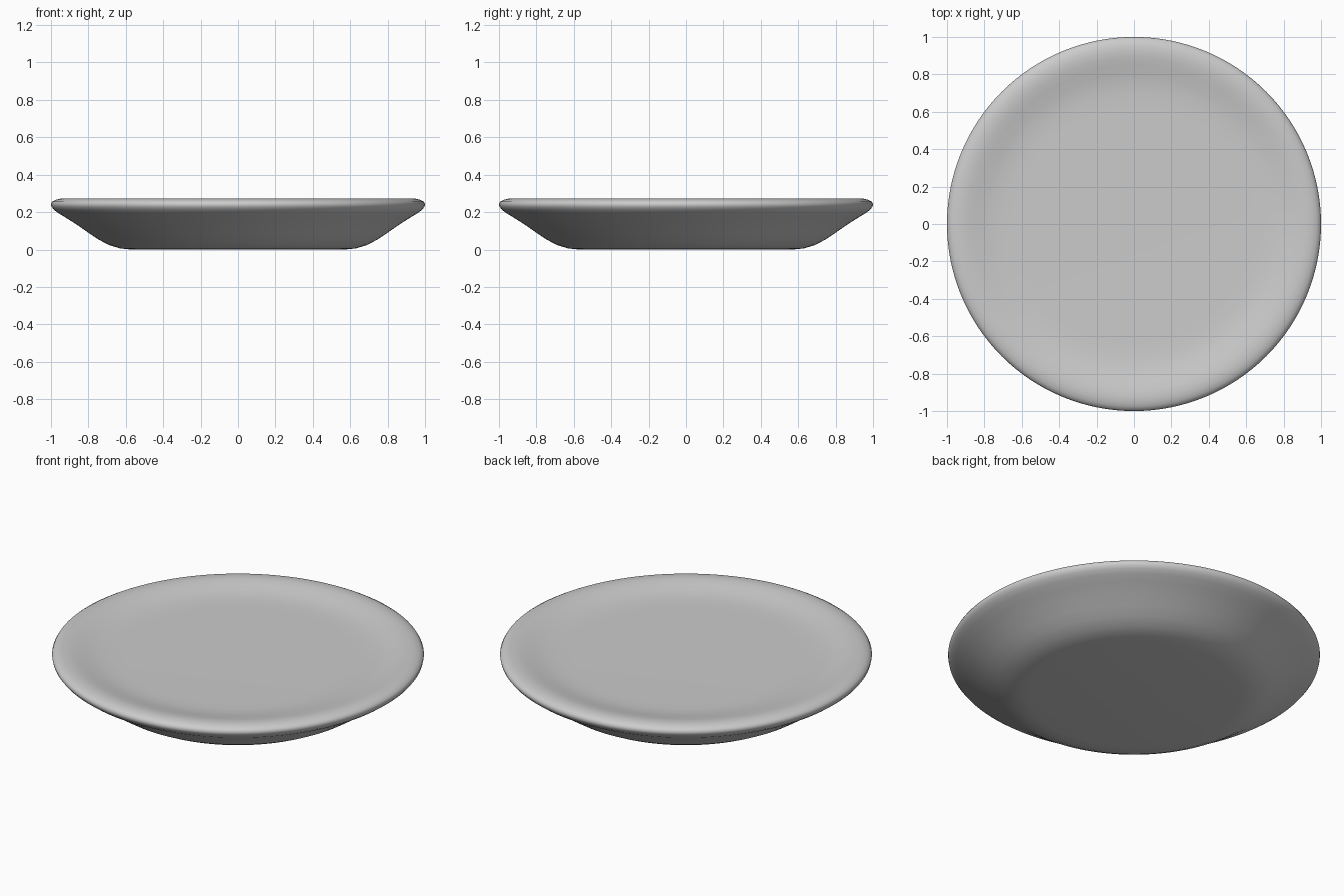
import bpy, bmesh, math

if "Cube" in bpy.data.objects:
    bpy.data.objects.remove(bpy.data.objects["Cube"])

# Half profile (radius, height): underside, rounded rim, shallow dished top
profile = [(0.0, 0.0), (0.57, 0.0), (0.63, 0.006), (0.69, 0.024), (0.745, 0.053),
           (0.80, 0.090), (0.86, 0.132), (0.92, 0.170), (0.96, 0.194),
           (0.985, 0.213), (0.997, 0.229), (1.0, 0.243), (0.993, 0.256),
           (0.975, 0.266), (0.95, 0.272), (0.92, 0.273), (0.89, 0.270),
           (0.85, 0.262), (0.80, 0.251), (0.75, 0.243), (0.69, 0.239),
           (0.62, 0.238), (0.0, 0.238)]


def lathe(name, points, steps):
    bm = bmesh.new()
    verts = [bm.verts.new((r, 0, z)) for r, z in points]
    edges = [bm.edges.new(pair) for pair in zip(verts, verts[1:])]
    bmesh.ops.spin(bm, geom=verts + edges, cent=(0, 0, 0), axis=(0, 0, 1),
                   angle=math.tau, steps=steps, use_duplicate=False)
    bmesh.ops.remove_doubles(bm, verts=bm.verts, dist=1e-5)
    bmesh.ops.recalc_face_normals(bm, faces=bm.faces)
    mesh = bpy.data.meshes.new(name)
    bm.to_mesh(mesh)
    bm.free()
    mesh.shade_smooth()
    obj = bpy.data.objects.new(name, mesh)
    bpy.context.collection.objects.link(obj)
    return obj


# Round plate
lathe("plate", profile, 128)
